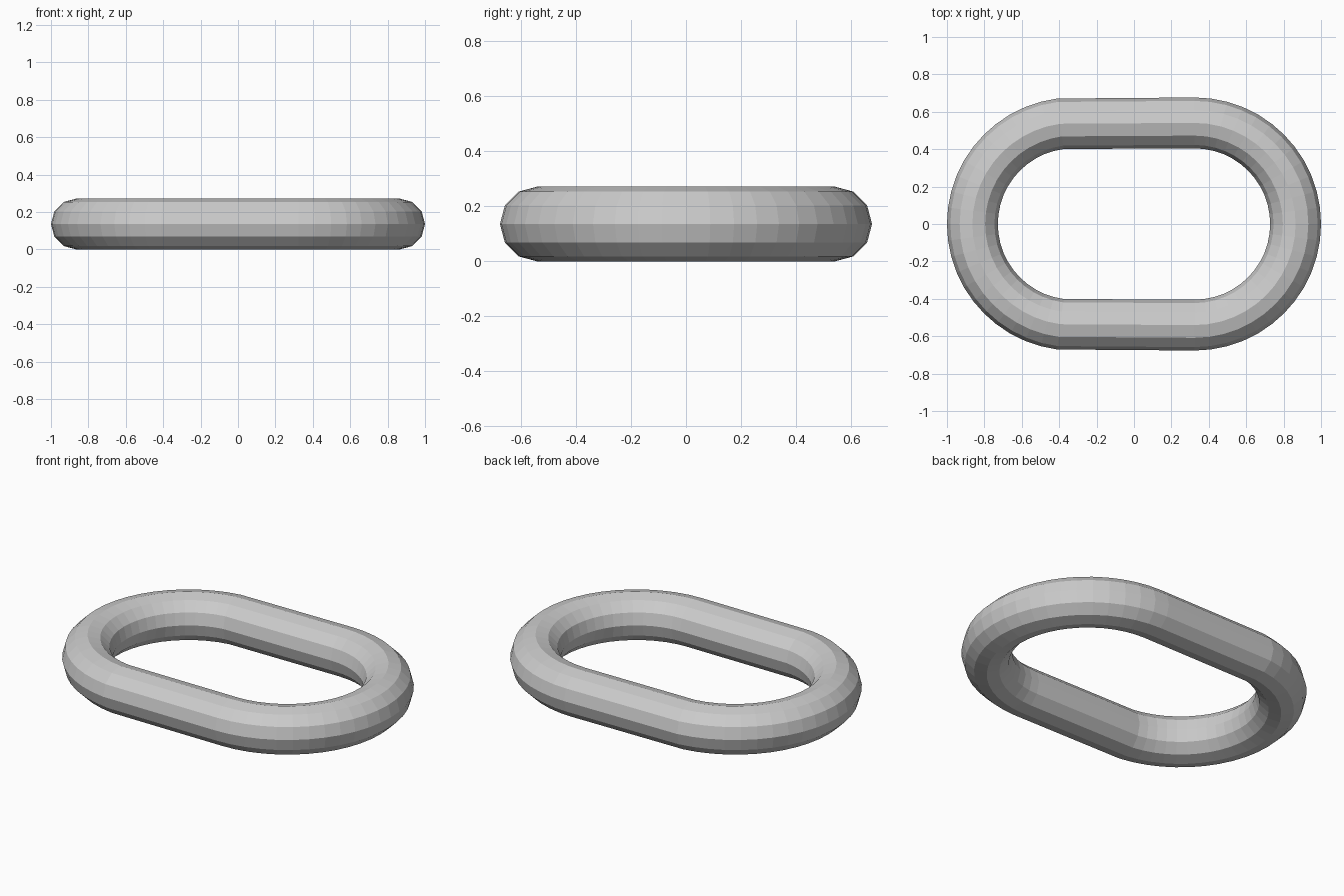
import bpy

if "Cube" in bpy.data.objects:
    bpy.data.objects.remove(bpy.data.objects["Cube"])

# Chain link: a flat-shaded torus whose two halves are pulled apart along x
MAJOR, MINOR = 0.5405, 0.136
STRETCH = 1.0 - MAJOR - MINOR

bpy.ops.mesh.primitive_torus_add(
    major_segments=48, minor_segments=12,
    major_radius=MAJOR, minor_radius=MINOR, location=(0, 0, 0))
link = bpy.context.object
link.name = "chain_link"

# Stretch the ring into an oval with straight sides and rest it on the ground
for v in link.data.vertices:
    v.co.x += STRETCH if v.co.x > -0.001 else -STRETCH
    v.co.z += MINOR

# Flat faces
for p in link.data.polygons:
    p.use_smooth = False
link.data.update()
